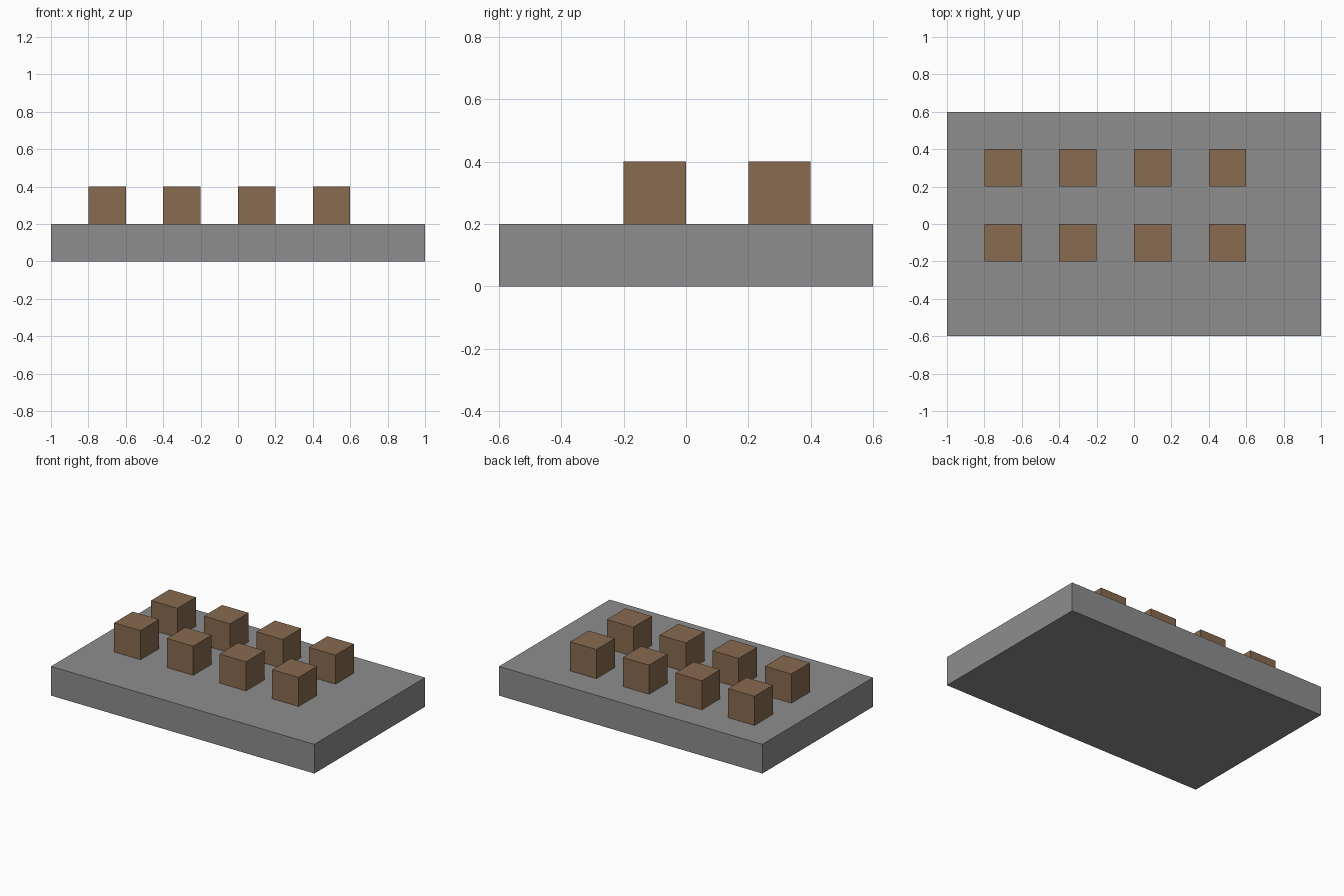
import bpy

default_cube = bpy.data.objects.get("Cube")
if default_cube:
    bpy.data.objects.remove(default_cube, do_unlink=True)


def make_material(name, rgb):
    mat = bpy.data.materials.new(name)
    mat.use_nodes = True
    colour = (*rgb, 1.0)
    mat.diffuse_color = colour
    mat.node_tree.nodes["Principled BSDF"].inputs["Base Color"].default_value = colour
    return mat


def add_box(name, size, base_centre, material):
    """Add a box whose underside is centred on base_centre."""
    x, y, z = base_centre
    bpy.ops.mesh.primitive_cube_add(size=1, location=(x, y, z + size[2] / 2))
    box = bpy.context.object
    box.name = name
    box.scale = size
    bpy.ops.object.transform_apply(location=False, rotation=False, scale=True)
    box.data.materials.append(material)
    return box


grey = make_material("slab grey", (0.27, 0.27, 0.27))
brown = make_material("block brown", (0.25, 0.145, 0.08))

# Base slab
SLAB_HEIGHT = 0.2
add_box("base_slab", (2.0, 1.2, SLAB_HEIGHT), (0, 0, 0), grey)

# Two rows of four blocks, set off centre on the slab
BLOCK = 0.2
SPACING = 0.4
for row, y in (("front", -0.1), ("back", 0.3)):
    for column in range(4):
        x = -0.7 + column * SPACING
        add_box(f"{row}_block_{column + 1}", (BLOCK, BLOCK, BLOCK),
                (x, y, SLAB_HEIGHT), brown)
